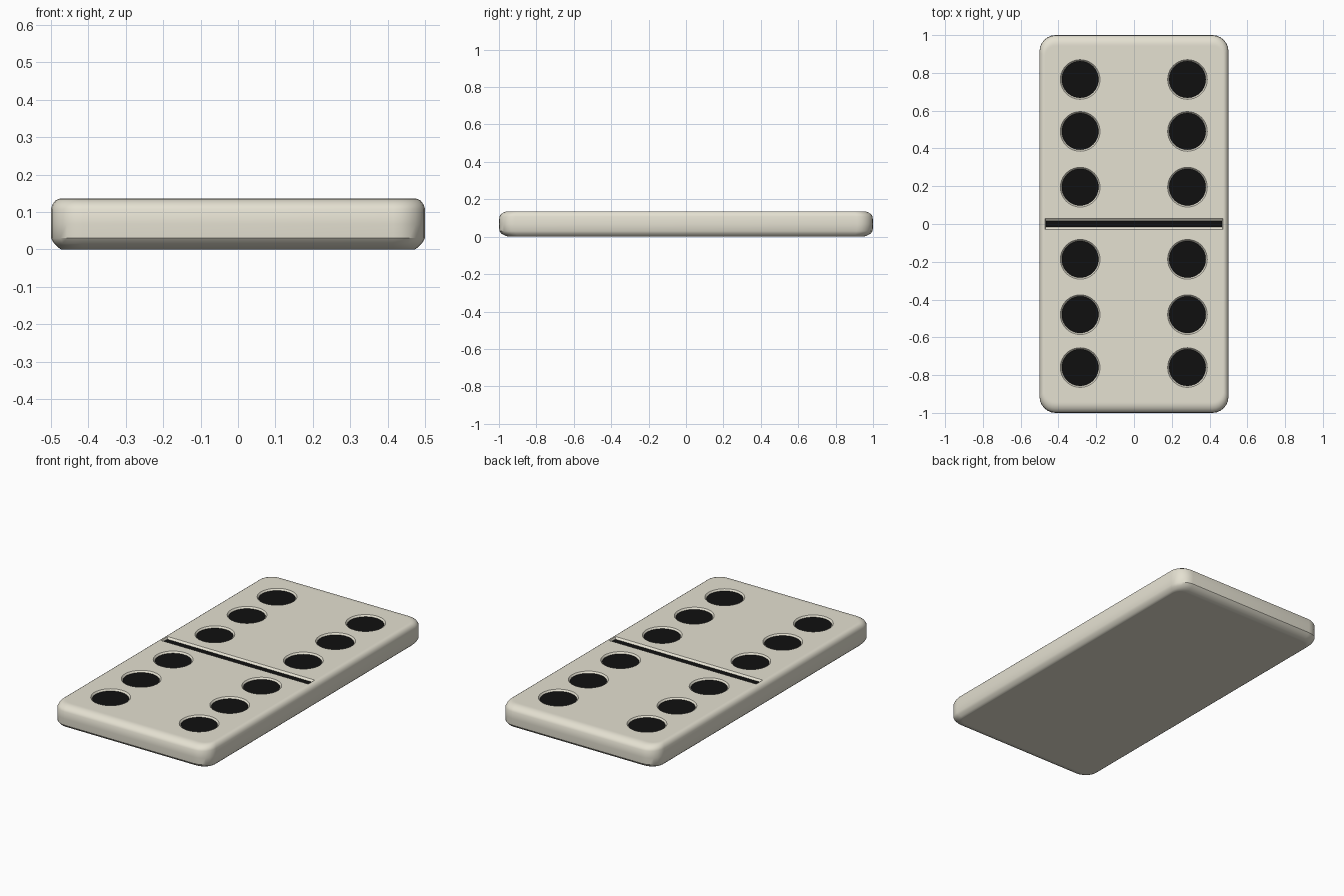
import bpy, bmesh, math

if "Cube" in bpy.data.objects:
    bpy.data.objects.remove(bpy.data.objects["Cube"])

TOP = 0.136
FLOOR = 0.126            # bottom of the sunk pips and groove
PIP_X = (-0.285, 0.283)
PIP_Y = (0.765, 0.49, 0.195, -0.187, -0.48, -0.76)


def material(name, color):
    m = bpy.data.materials.new(name)
    m.diffuse_color = color
    m.use_nodes = True
    m.node_tree.nodes["Principled BSDF"].inputs["Base Color"].default_value = m.diffuse_color
    return m


def rounded_rect(hx, hy, r, n=6):
    pts = []
    for k, (sx, sy) in enumerate(((1, 1), (-1, 1), (-1, -1), (1, -1))):
        for i in range(n + 1):
            a = math.pi / 2 * (k + i / n)
            pts.append((sx * (hx - r) + r * math.cos(a),
                        sy * (hy - r) + r * math.sin(a)))
    return pts


def circle(cx, cy, r, n=40):
    return [(cx + r * math.cos(2 * math.pi * i / n),
             cy + r * math.sin(2 * math.pi * i / n)) for i in range(n)]


def rect(hx, hy):
    return [(hx, hy), (-hx, hy), (-hx, -hy), (hx, -hy)]


def loft(bm, layers):
    """Closed solid through (outline, z) layers, bottom to top."""
    rings = [[bm.verts.new((x, y, z)) for x, y in pts] for pts, z in layers]
    for a, b in zip(rings, rings[1:]):
        for i in range(len(a)):
            j = (i + 1) % len(a)
            bm.faces.new((a[i], a[j], b[j], b[i]))
    bm.faces.new(rings[0][::-1])
    bm.faces.new(rings[-1])


def finish(bm, name, mat=None):
    me = bpy.data.meshes.new(name)
    bm.normal_update()
    bm.to_mesh(me)
    bm.free()
    ob = bpy.data.objects.new(name, me)
    bpy.context.collection.objects.link(ob)
    if mat:
        me.materials.append(mat)
    return ob


ivory = material("ivory", (0.78, 0.75, 0.64, 1))
black = material("black", (0.005, 0.005, 0.005, 1))

# Tile body: rounded slab, profile as (height, inset in x, inset in y)
profile = [(0, 0.035, 0.06), (0, 0.027, 0.05), (0.006, 0.018, 0.033),
           (0.016, 0.008, 0.014), (0.03, 0, 0.002), (0.068, 0, 0),
           (0.108, 0, 0.002), (0.12, 0.004, 0.01), (0.13, 0.011, 0.024),
           (0.135, 0.02, 0.04), (TOP, 0.026, 0.052), (TOP, 0.032, 0.06)]
bm = bmesh.new()
loft(bm, [(rounded_rect(0.5 - ix, 1 - iy, 0.085 - ix), z) for z, ix, iy in profile])
body = finish(bm, "tile_body", ivory)

# Cutter for the sunk pips and the dividing groove
lift = 2 * TOP - FLOOR
bm = bmesh.new()
for x in PIP_X:
    for y in PIP_Y:
        loft(bm, [(circle(x, y, 0.097), FLOOR), (circle(x, y, 0.113), lift)])
loft(bm, [(rect(0.466, 0.017), FLOOR), (rect(0.478, 0.043), lift)])
cutter = finish(bm, "recess_cutter", ivory)
cutter.hide_render = True

bpy.context.view_layer.objects.active = body
body.select_set(True)
mod = body.modifiers.new("recesses", "BOOLEAN")
mod.operation = "DIFFERENCE"
mod.solver = "EXACT"
mod.object = cutter
bpy.ops.object.modifier_apply(modifier=mod.name)
bpy.data.objects.remove(cutter)
bpy.ops.object.shade_smooth_by_angle(angle=math.radians(35))

# Black paint in the pips
bm = bmesh.new()
for x in PIP_X:
    for y in PIP_Y:
        bm.faces.new([bm.verts.new((px, py, FLOOR + 0.001)) for px, py in circle(x, y, 0.097)])
finish(bm, "pips", black)

# Black paint in the groove
bm = bmesh.new()
bm.faces.new([bm.verts.new((x, y, FLOOR + 0.001)) for x, y in rect(0.466, 0.017)])
finish(bm, "divider_line", black)
